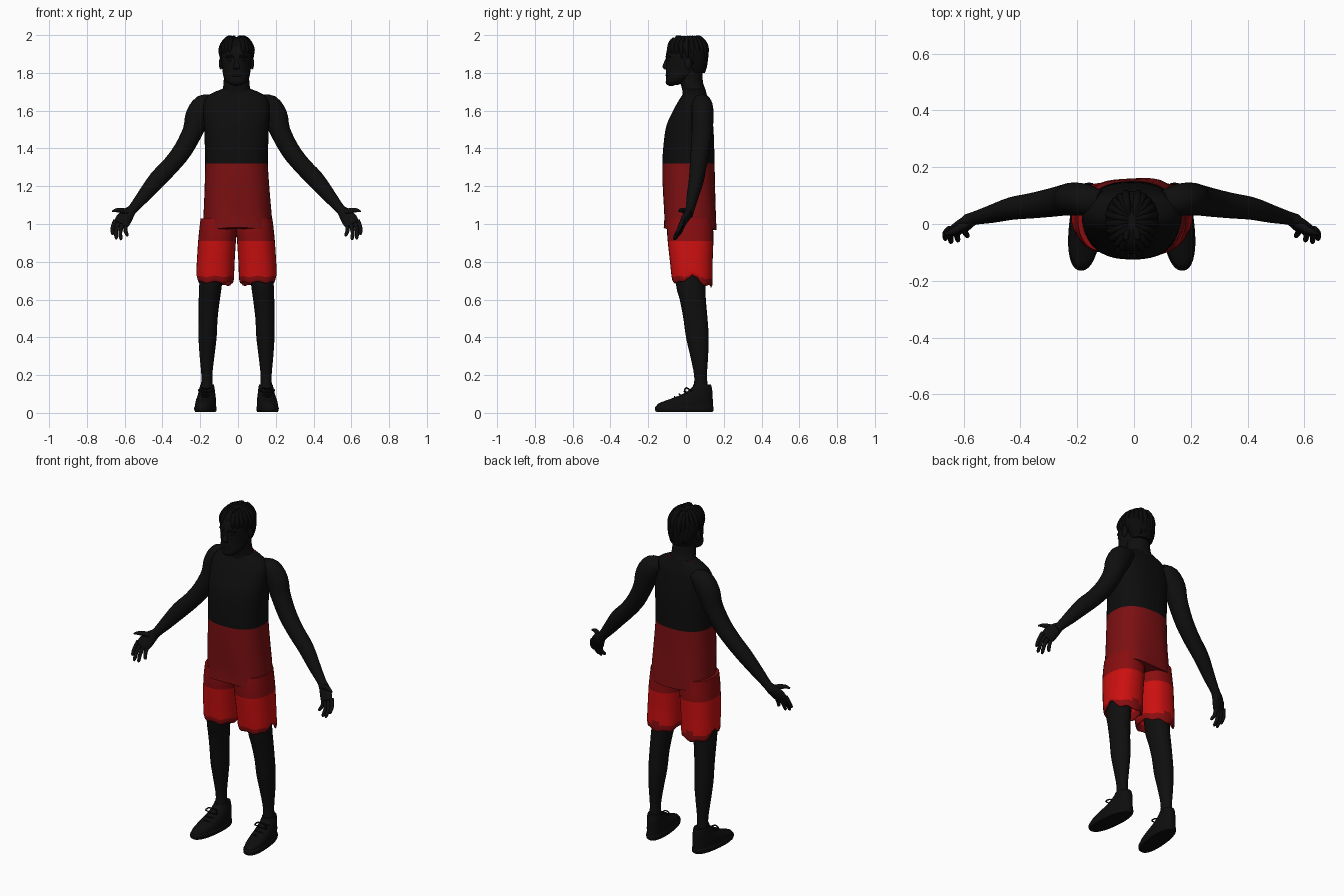
import bpy, bmesh, math, random
from mathutils import Vector

random.seed(4)
CX = -0.008          # body midline


def material(name, rgb):
    m = bpy.data.materials.new(name)
    m.diffuse_color = (*rgb, 1)
    return m


SKIN = material("dark skin", (0.0048, 0.0046, 0.0045))
BLACK = material("black cloth", (0.004, 0.004, 0.004))
HAIR = material("black hair", (0.003, 0.003, 0.003))
MAROON = material("dark red cloth", (0.2, 0.005, 0.006))
WAIST = material("shorts dark red", (0.25, 0.004, 0.005))
RED = material("bright red cloth", (0.6, 0.005, 0.005))


def spline(rows, sub):
    """Smoothly fill in rings between the given ones."""
    out, n = [], len(rows)
    for i in range(n - 1):
        p = [rows[max(i - 1, 0)], rows[i], rows[i + 1], rows[min(i + 2, n - 1)]]
        for k in range(sub):
            t = k / sub
            out.append([0.5 * (2 * b + (c - a) * t + (2 * a - 5 * b + 4 * c - d) * t * t
                               + (3 * b - a - 3 * c + d) * t ** 3) for a, b, c, d in zip(*p)])
    return out + [list(rows[-1])]


def loft(name, rows, mats, rule=None, side=1, flat=False, seg=24, sub=3, power=2.0, warp=None):
    """Rings of (x, y, z, half width, half depth): level if flat, else square to the path."""
    rows = spline(rows, sub)
    bm = bmesh.new()
    rings = []
    for i, (x, y, z, a, b) in enumerate(rows):
        u, v = Vector((1, 0, 0)), Vector((0, 1, 0))
        if not flat:
            t = (Vector(rows[min(i + 1, len(rows) - 1)][:3]) - Vector(rows[max(i - 1, 0)][:3])).normalized()
            ref = Vector((0, 1, 0)) if abs(t.y) < 0.8 else Vector((0, 0, 1))
            u = t.cross(ref).normalized()
            v = t.cross(u)
        ring = []
        for k in range(seg):
            ang = 2 * math.pi * k / seg
            c, s = math.cos(ang), math.sin(ang)
            p = Vector((x, y, z)) + u * (a * math.copysign(abs(c) ** (2 / power), c)) \
                + v * (b * math.copysign(abs(s) ** (2 / power), s))
            if warp:
                p = warp(p, ang)
            ring.append(bm.verts.new((CX + side * p.x, p.y, p.z)))
        rings.append(ring)
    for lo, hi in zip(rings, rings[1:]):
        for k in range(seg):
            j = (k + 1) % seg
            f = bm.faces.new((lo[k], lo[j], hi[j], hi[k]))
            f.smooth = True
            if rule:
                f.material_index = rule(f.calc_center_median())
    bm.faces.new(rings[0])
    bm.faces.new(rings[-1])
    bmesh.ops.recalc_face_normals(bm, faces=bm.faces)
    me = bpy.data.meshes.new(name)
    bm.to_mesh(me)
    bm.free()
    for m in mats:
        me.materials.append(m)
    ob = bpy.data.objects.new(name, me)
    bpy.context.collection.objects.link(ob)
    return ob


def ball(name, loc, size, mat):
    bpy.ops.mesh.primitive_uv_sphere_add(segments=16, ring_count=10, radius=1,
                                         location=(CX + loc[0], loc[1], loc[2]))
    ob = bpy.context.object
    ob.name, ob.scale = name, size
    ob.data.materials.append(mat)
    bpy.ops.object.shade_smooth()


# sleeveless shirt, dark red below the chest
def shirt_folds(p, ang):
    low = max(0.0, (1.3 - p.z) / 0.32)
    p.y += 0.004 * low * math.sin(5 * ang + 9 * p.z)
    p.z += 0.007 * low * math.sin(3 * ang)
    return p


loft("shirt", [(.006, .022, .975, .183, .142), (.006, .022, 1.04, .181, .140),
               (.003, .016, 1.18, .172, .139), (0, .013, 1.32, .166, .138),
               (0, .015, 1.42, .168, .134), (0, .02, 1.52, .172, .124),
               (0, .032, 1.60, .176, .100), (0, .042, 1.655, .168, .080),
               (0, .046, 1.69, .135, .062), (0, .045, 1.715, .075, .055)],
     [MAROON, BLACK], lambda c: int(c.z > 1.32), flat=True, seg=40, power=2.4, warp=shirt_folds)

# neck and head
loft("neck", [(0, .05, 1.66, .095, .065), (0, .042, 1.71, .075, .062), (0, .03, 1.75, .068, .06),
              (0, .025, 1.82, .066, .06)], [SKIN], flat=True)
loft("head", [(0, -.07, 1.737, .028, .03), (0, -.058, 1.75, .05, .047), (0, -.035, 1.775, .067, .07),
              (0, -.01, 1.81, .074, .095), (0, -.002, 1.86, .08, .104), (0, 0, 1.91, .084, .104),
              (0, .003, 1.95, .076, .092), (0, .005, 1.98, .05, .06), (0, .005, 1.99, .02, .025)],
     [SKIN], flat=True)
loft("nose", [(0, -.098, 1.875, .009, .01), (0, -.108, 1.85, .011, .011), (0, -.111, 1.83, .017, .014),
              (0, -.102, 1.817, .012, .008)], [SKIN], flat=True, seg=12)
ball("lips", (0, -.097, 1.787), (.026, .012, .009), SKIN)
ball("chin_beard", (0, -.078, 1.752), (.036, .03, .022), HAIR)
for s in (-1, 1):
    ball("ear", (s * .083, .012, 1.85), (.01, .018, .032), SKIN)
    ball("eye", (s * .032, -.09, 1.868), (.014, .01, .008), SKIN)
    loft("eyebrow", [(.014, -.104, 1.884, .005, .005), (.034, -.098, 1.889, .006, .006),
                     (.056, -.082, 1.884, .004, .004)], [HAIR], side=s, seg=8)

# hair cap with locks swept down from a middle parting
loft("hair_cap", [(0, .055, 1.80, .062, .045), (0, .052, 1.84, .078, .06), (0, .036, 1.89, .09, .08),
                  (0, .01, 1.935, .089, .103), (0, .006, 1.965, .074, .088), (0, .006, 1.985, .045, .055),
                  (0, .006, 1.99, .015, .02)], [HAIR], flat=True, seg=32)
for s in (-1, 1):
    for i in range(10):
        a = -1.2 + 2.6 * i / 9
        c, d = math.cos(a), math.sin(a)
        w = .011 + random.uniform(0, .003)
        end = 1.895 if a < -.6 else 1.87 - .05 * max(0, d) + random.uniform(-.012, .012)
        loft("hair_lock", [(.012, .01 + .03 * d, 1.983, w * .7, w * .7),
                           (.012 + .03 * c, .008 + .062 * d, 1.984, w, w),
                           (.01 + .06 * c, .006 + .092 * d, 1.958, w, w),
                           (.008 + .076 * c, .008 + .101 * d, 1.92, w, w),
                           (.008 + .075 * c, .012 + .096 * d, end, .004, .004)],
             [HAIR], side=s, seg=8)


# ragged hem, longer at the back with a vent on the outer side
def hem(p, ang):
    low = max(0.0, min(1.0, (0.78 - p.z) / 0.08))
    vent = .04 * max(0.0, math.cos(ang)) ** 24
    p.z += low * (.006 * math.sin(7 * ang) - .02 * max(0.0, math.sin(ang)) + vent)
    return p


def shorts_colour(c):
    return 1 if .722 < c.z < .91 else 0


for s in (-1, 1):
    # shorts with an inward fold at the hem
    loft("shorts_leg", [(.098, .022, 1.03, .092, .118), (.098, .022, .97, .099, .122),
                        (.103, .024, .91, .1, .121), (.11, .028, .80, .1, .113),
                        (.113, .032, .722, .1, .109), (.113, .033, .695, .096, .104),
                        (.113, .033, .70, .086, .094), (.113, .03, .80, .07, .08)],
         [WAIST, RED], shorts_colour, s, flat=True, seg=32, power=2.3, warp=hem)

    # bare legs
    loft("leg", [(.125, .025, .86, .066, .085), (.137, .025, .68, .06, .078), (.144, .036, .60, .056, .069),
                 (.15, .05, .50, .05, .064), (.153, .06, .40, .048, .06), (.156, .07, .30, .039, .047),
                 (.157, .077, .20, .029, .034), (.157, .078, .14, .031, .037), (.157, .075, .08, .034, .042)],
         [SKIN], side=s, flat=True)

    # shoes, toes turned out
    def toe_out(p, ang):
        p.x += -.11 * (p.y - .06)
        p.x += .02 if p.y < -.1 and p.x < .16 else 0
        return p

    def turn(p, ang):
        p.x += .09 * (.06 - p.y)
        return p

    loft("shoe_sole", [(.158, -.008, .004, .05, .146), (.158, -.009, .012, .056, .154),
                       (.158, -.009, .028, .057, .155), (.158, -.007, .036, .053, .15)],
         [BLACK], side=s, flat=True, seg=32, power=2.3, warp=turn)
    loft("shoe_upper", [(.158, -.007, .03, .054, .151), (.158, -.001, .05, .053, .145),
                        (.158, .024, .07, .051, .118), (.158, .05, .09, .047, .09),
                        (.158, .07, .11, .043, .07), (.158, .084, .135, .039, .052),
                        (.158, .085, .15, .035, .047)],
         [BLACK], side=s, flat=True, seg=32, power=2.2, warp=turn)
    for k in range(4):
        y, z = -.055 + .025 * k, .082 + .014 * k
        loft("shoe_lace", [(.135, y + .012, z - .008, .004, .004), (.165, y - .006, z + .003, .004, .004),
                           (.195, y + .012, z - .008, .004, .004)], [BLACK], side=s, seg=6)
    for d in (-1, 1):
        loft("lace_bow", [(.163, .018, .122, .003, .003), (.163 + d * .022, .002, .133, .004, .004),
                          (.163 + d * .038, -.008, .118, .004, .004),
                          (.163 + d * .02, .002, .11, .003, .003)], [BLACK], side=s, seg=6)

    # arms
    loft("arm", [(.115, .075, 1.65, .035, .045), (.165, .085, 1.625, .065, .056),
                 (.205, .088, 1.57, .066, .058), (.232, .085, 1.49, .054, .055),
                 (.285, .075, 1.39, .05, .05), (.348, .065, 1.31, .047, .045),
                 (.42, .055, 1.235, .046, .04), (.49, .036, 1.15, .036, .032),
                 (.547, .022, 1.082, .026, .024), (.575, .014, 1.05, .03, .022)],
         [SKIN], side=s)

    # palm, fingers and thumb
    loft("palm", [(.552, .02, 1.076, .025, .022), (.577, .008, 1.05, .036, .021),
                  (.6, -.01, 1.02, .042, .018), (.613, -.022, .998, .038, .014)], [SKIN], side=s)
    fingers = [((.642, -.018, 1.018), (.658, -.055, .942)), ((.626, -.024, 1.005), (.638, -.066, .918)),
               ((.606, -.024, .995), (.613, -.06, .915)), ((.586, -.016, .995), (.578, -.045, .935))]
    for root, tip in fingers:
        r, t = Vector(root), Vector(tip)
        m = r.lerp(t, .5) + Vector((.006, .004, 0))
        e = r.lerp(t, .88)
        loft("finger", [(*r, .012, .012), (*m, .0105, .0105), (*e, .009, .009), (*t, .003, .003)],
             [SKIN], side=s, seg=10)
    loft("thumb", [(.577, .0, 1.065, .016, .015), (.607, -.014, 1.071, .014, .014),
                   (.634, -.028, 1.073, .011, .011), (.658, -.036, 1.066, .004, .004)],
         [SKIN], side=s, seg=10)
